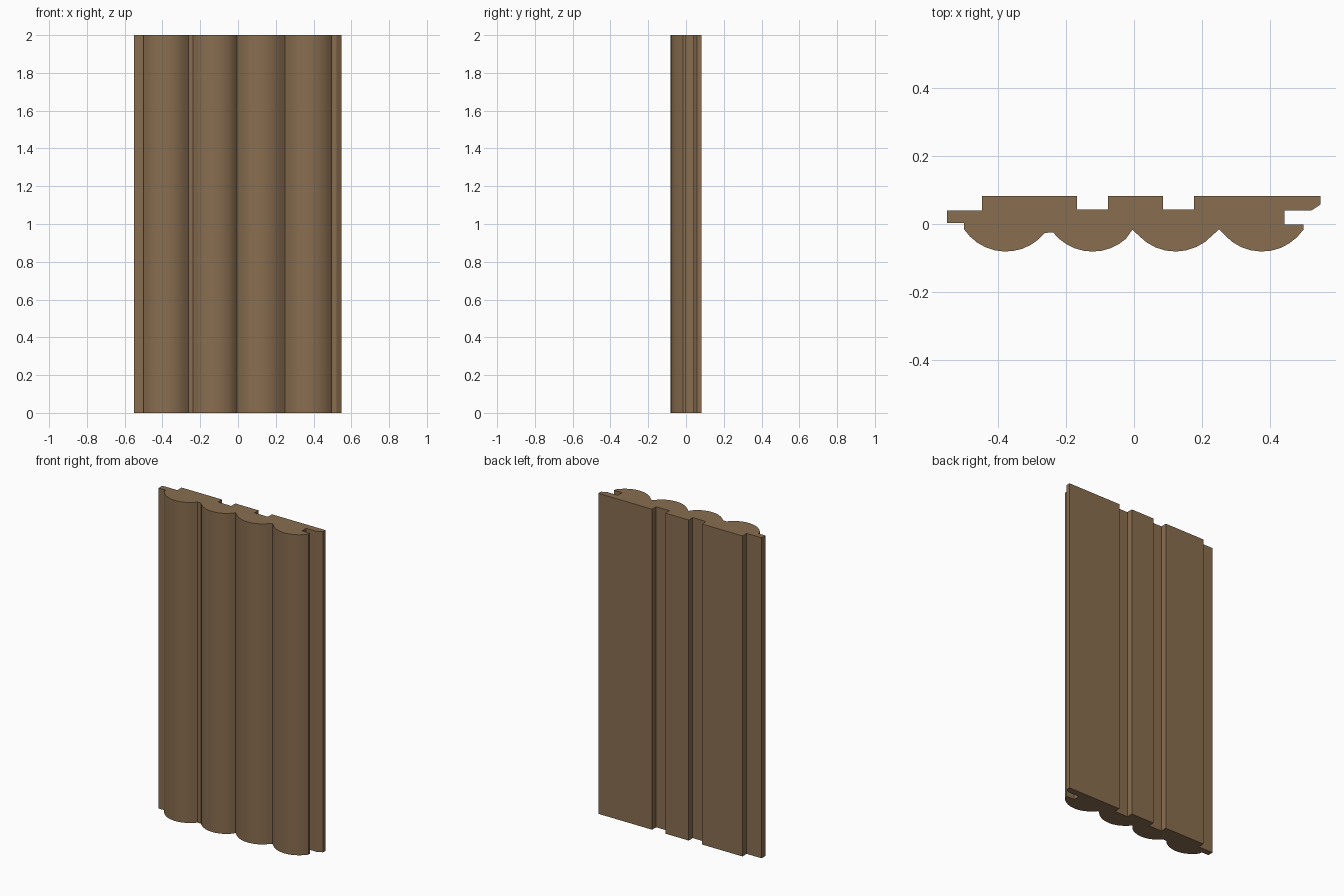
import bpy, bmesh, math

if "Cube" in bpy.data.objects:
    bpy.data.objects.remove(bpy.data.objects["Cube"])

HEIGHT = 2.0
R = 0.148          # radius of the rounded ribs
DEPTH = -0.081     # front-most y of the ribs


def rib(cx, x0, x1, n=10):
    """Points of one bulging rib between x0 and x1, left to right."""
    a0, a1 = math.asin((x0 - cx) / R), math.asin((x1 - cx) / R)
    cy = DEPTH + R
    return [(cx + R * math.sin(a0 + (a1 - a0) * i / n),
             cy - R * math.cos(a0 + (a1 - a0) * i / n)) for i in range(n + 1)]


# Left tongue and front ribs
profile = [(-0.55, 0.04), (-0.55, 0.003), (-0.5, 0.003)]
profile += rib(-0.377, -0.5, -0.262)
profile += rib(-0.122, -0.238, -0.006)[:-1] + [(-0.005, -0.017)]
profile += rib(0.122, -0.005, 0.25)[1:-1] + [(0.25, -0.016)]
profile += rib(0.376, 0.25, 0.498)[1:]
# Right slot with bevelled lip
profile += [(0.498, -0.002), (0.443, -0.002), (0.443, 0.04),
            (0.522, 0.04), (0.548, 0.057), (0.548, 0.082)]
# Flat back with two grooves, then the tongue step
for a, b in ((0.177, 0.085), (-0.076, -0.168)):
    profile += [(a, 0.082), (a, 0.042), (b, 0.042), (b, 0.082)]
profile += [(-0.447, 0.082), (-0.447, 0.04)]

# Extrude the cross-section upwards
bm = bmesh.new()
base = bm.faces.new([bm.verts.new((x, y, 0)) for x, y in profile])
top = bmesh.ops.extrude_face_region(bm, geom=[base], use_keep_orig=True)
for v in top["geom"]:
    if isinstance(v, bmesh.types.BMVert):
        v.co.z = HEIGHT
bmesh.ops.recalc_face_normals(bm, faces=bm.faces)
mesh = bpy.data.meshes.new("ribbed_wall_panel")
bm.to_mesh(mesh)
bm.free()

panel = bpy.data.objects.new("ribbed_wall_panel", mesh)
bpy.context.collection.objects.link(panel)

# Wood colour
wood = bpy.data.materials.new("brown_wood")
wood.diffuse_color = (0.25, 0.155, 0.08, 1)
wood.use_nodes = True
wood.node_tree.nodes["Principled BSDF"].inputs["Base Color"].default_value = wood.diffuse_color
mesh.materials.append(wood)

bpy.context.view_layer.objects.active = panel
panel.select_set(True)
bpy.ops.object.shade_smooth_by_angle(angle=math.radians(30))
